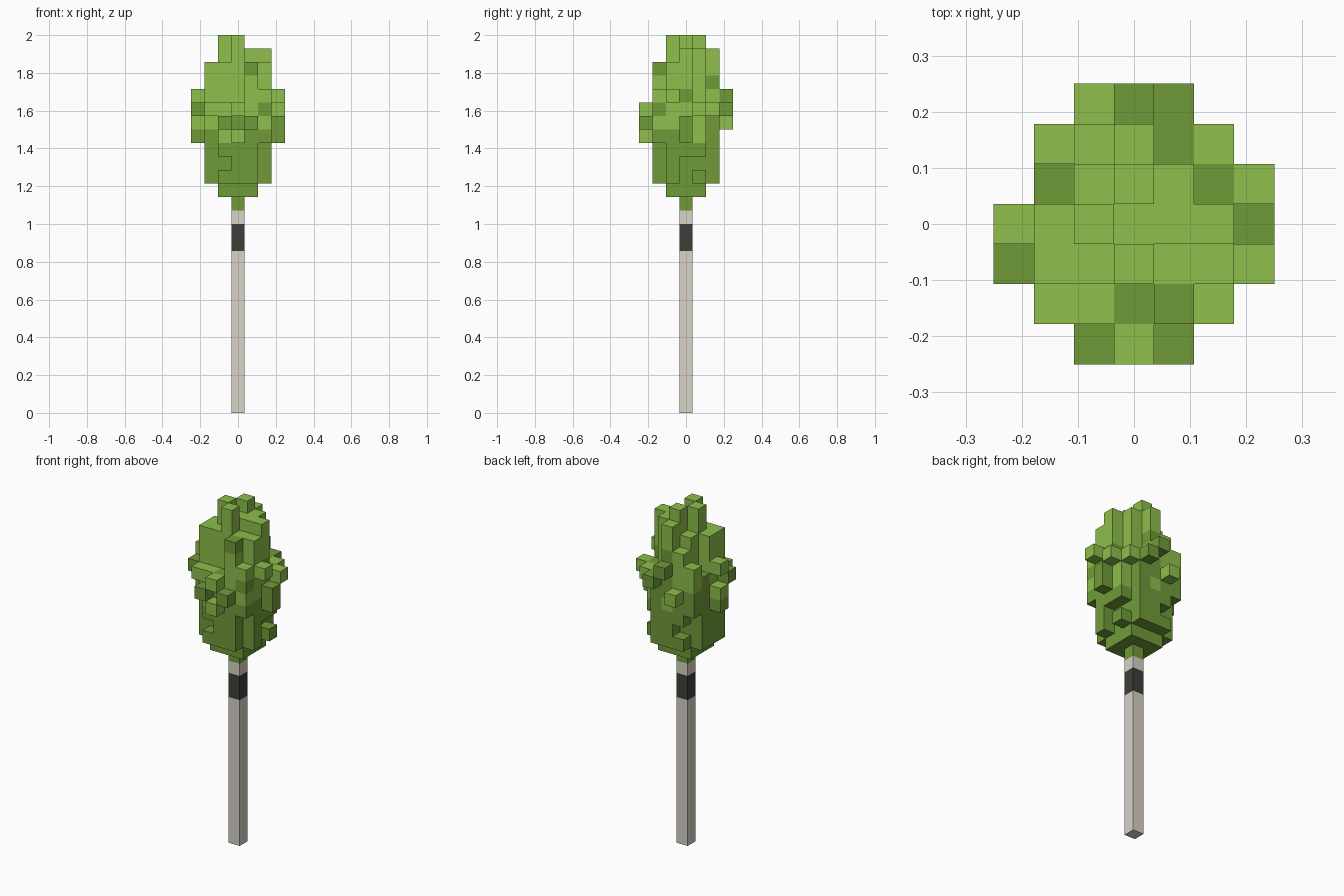
import bpy, bmesh, random
from mathutils import Vector

V = 1 / 14  # edge length of one block
random.seed(4)

cube = bpy.data.objects.get("Cube")
if cube:
    bpy.data.objects.remove(cube)


def material(name, hex_code):
    srgb = [int(hex_code[i:i + 2], 16) / 255 for i in (0, 2, 4)]
    color = [((c + 0.055) / 1.055) ** 2.4 for c in srgb] + [1]
    mat = bpy.data.materials.new(name)
    mat.use_nodes = True
    mat.diffuse_color = color
    mat.node_tree.nodes["Principled BSDF"].inputs["Base Color"].default_value = color
    return mat


bark = material("pale bark", "d8d3c8")
band = material("dark bark", "3e3e39")
light = material("light leaf", "8ebf4b")
dark = material("dark leaf", "709b39")

DIRECTIONS = [Vector(d) for d in ((1, 0, 0), (-1, 0, 0), (0, 1, 0),
                                  (0, -1, 0), (0, 0, 1), (0, 0, -1))]


def voxel_object(name, blocks, mats):
    """Skin a {block: material index} grid with its outer faces only."""
    bm = bmesh.new()
    for block, index in blocks.items():
        for n in DIRECTIONS:
            if tuple(int(a + b) for a, b in zip(block, n)) in blocks:
                continue
            u = Vector((n.y, n.z, n.x))
            w = n.cross(u)
            mid = Vector(block) + Vector((0, 0, 0.5)) + n / 2
            corners = [mid + (u * a + w * b) / 2
                       for a, b in ((1, 1), (-1, 1), (-1, -1), (1, -1))]
            face = bm.faces.new([bm.verts.new(c * V) for c in corners])
            face.material_index = index
    bmesh.ops.remove_doubles(bm, verts=bm.verts, dist=0.001)
    mesh = bpy.data.meshes.new(name)
    bm.to_mesh(mesh)
    bm.free()
    for mat in mats:
        mesh.materials.append(mat)
    obj = bpy.data.objects.new(name, mesh)
    bpy.context.collection.objects.link(obj)


# Trunk: a single column with a dark band near the top
def trunk_part(name, low, high, mat):
    bpy.ops.mesh.primitive_cube_add(size=V, location=(0, 0, (low + high) / 2 * V))
    obj = bpy.context.object
    obj.name = name
    obj.scale.z = high - low
    obj.data.materials.append(mat)


trunk_part("lower_trunk", 0, 12, bark)
trunk_part("trunk_band", 12, 14, band)
trunk_part("upper_trunk", 14, 15, bark)

# Crown body: narrow neck, plus-shaped middle, small top
crown = {(0, 0, 15)}
square = [(x, y) for x in range(-2, 3) for y in range(-2, 3)]
inner = [c for c in square if max(map(abs, c)) < 2]
crown |= {(x, y, 16) for x, y in inner}
crown |= {(x, y, z) for x, y in square if abs(x * y) < 4 for z in range(17, 26)}
crown |= {(x, y, 26) for x, y in inner if (x, y) not in ((-1, 1), (-1, -1), (1, -1))}
crown |= {(2, 0, 26), (0, 2, 26), (0, 1, 27), (-1, 0, 27), (0, -1, 27)}

# Columns that end lower, and notches in the lower body
column_tops = {(-2, 1): 22, (2, 1): 22, (0, -2): 22, (1, 2): 22,
               (-1, -2): 22, (-1, 2): 24}
crown -= {(x, y, z) for (x, y), top in column_tops.items() for z in range(top + 1, 27)}
crown -= {(-1, -2, 18), (-1, 2, 18), (2, 0, 17), (2, 0, 18), (2, 1, 18)}

# Corner clumps
crown |= {(x, y, z) for x, y in ((2, -2), (-2, 2)) for z in range(20, 24)}

# Single leaf blocks that stick out around the middle
light_tufts = {(-3, 0, 23), (-3, 0, 21), (3, 1, 22), (3, -1, 23),
               (0, -3, 22), (-1, 3, 21), (0, -3, 20), (-2, -2, 22), (2, 2, 22)}
dark_tufts = {(-3, -1, 22), (-3, 0, 20), (3, 0, 20), (3, 0, 21), (-1, -3, 21),
              (1, -3, 21), (0, 3, 23), (1, 3, 22)}
crown |= light_tufts | dark_tufts

# Leaves turn from dark at the bottom to light at the top, with a few spots
dark_share = {20: 0.85, 21: 0.4, 22: 0.2, 23: 0.08}
dark_spots = {(1, -2, 25), (0, 2, 24), (-2, 1, 22), (2, 1, 22), (0, -2, 22), (1, 2, 22),
              (-1, -2, 21), (2, 0, 21), (0, -2, 21), (1, -2, 21)}
light_spots = {(-1, -2, 22), (2, -2, 23), (-2, 2, 23), (-1, -2, 20), (2, 1, 20),
               (2, 1, 21), (2, -2, 21), (2, -1, 21), (-2, -1, 21), (-2, -1, 22)}


def leaf_index(block):
    z = block[2]
    if block in light_tufts | light_spots:
        return 0
    if block in dark_tufts | dark_spots or z < 20:
        return 1
    return int(random.random() < dark_share.get(z, 0))


voxel_object("leaf_crown", {b: leaf_index(b) for b in sorted(crown)}, [light, dark])
